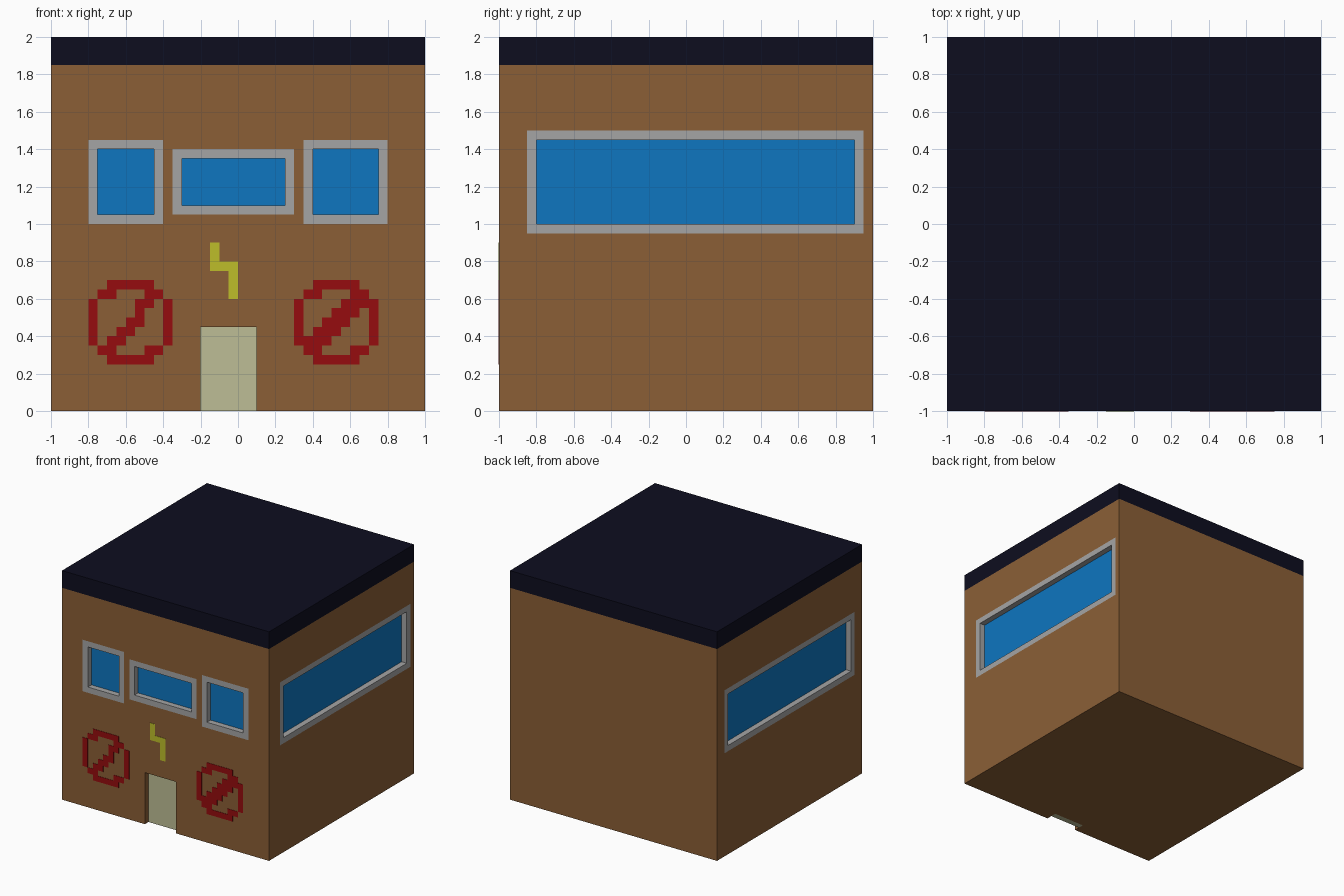
import bpy
import bmesh
from mathutils import Matrix, Vector

cube = bpy.data.objects.get("Cube")
if cube:
    bpy.data.objects.remove(cube, do_unlink=True)

U = 0.05  # block size shared by frames, recesses and painted signs


def material(name, rgb):
    lin = [(c / 255 / 12.92) if c < 11 else ((c / 255 + 0.055) / 1.055) ** 2.4 for c in rgb]
    m = bpy.data.materials.new(name)
    m.use_nodes = True
    m.diffuse_color = (*lin, 1)
    bsdf = m.node_tree.nodes["Principled BSDF"]
    bsdf.inputs["Base Color"].default_value = (*lin, 1)
    bsdf.inputs["Roughness"].default_value = 0.8
    return m


BROWN = material("brown wall", (139, 95, 54))
NAVY = material("dark navy roof", (13, 13, 31))
GREY = material("grey frame", (165, 165, 165))
BLUE = material("blue glass", (14, 118, 192))
RED = material("red paint", (150, 12, 14))
YELLOW = material("yellow paint", (190, 190, 42))
CREAM = material("cream door", (190, 190, 150))


def boxes(name, spans, mat, turn=0):
    """One object made of boxes ((x0, x1), (y0, y1), (z0, z1)), turned about z by quarter turns."""
    bm = bmesh.new()
    for span in spans:
        lo, hi = (Vector(p) for p in zip(*span))
        m = Matrix.Translation((lo + hi) / 2) @ Matrix.Diagonal((*(hi - lo), 1))
        bmesh.ops.create_cube(bm, size=1, matrix=m)
    c, s = ((1, 0), (0, 1), (-1, 0), (0, -1))[turn % 4]
    bm.transform(Matrix(((c, -s, 0, 0), (s, c, 0, 0), (0, 0, 1, 0), (0, 0, 0, 1))))
    me = bpy.data.meshes.new(name)
    bm.to_mesh(me)
    bm.free()
    if mat:
        me.materials.append(mat)
    ob = bpy.data.objects.new(name, me)
    bpy.context.collection.objects.link(ob)
    return ob


def cut(target, span, turn=0):
    """Cut a recess out of the target with a temporary box."""
    cutter = boxes("cutter", [span], None, turn)
    cutter.hide_render = True
    mod = target.modifiers.new("recess", 'BOOLEAN')
    mod.operation = 'DIFFERENCE'
    mod.solver = 'EXACT'
    mod.object = cutter
    bpy.context.view_layer.objects.active = target
    bpy.ops.object.modifier_apply(modifier=mod.name)
    bpy.data.objects.remove(cutter, do_unlink=True)


# Main block and roof slab
walls = boxes("walls", [((-1, 1), (-1, 1), (0, 1.85))], BROWN)
boxes("roof", [((-1, 1), (-1, 1), (1.85, 2))], NAVY)


def window(name, x0, x1, z0, z1, turn=0):
    """Flush frame with glass set one block deep, laid out on the front wall and then turned."""
    cut(walls, ((x0, x1), (-1.1, -1 + U + 0.01), (z0, z1)), turn)
    y = (-1, -1 + U)
    boxes(name + "_frame", [
        ((x0, x1), y, (z0, z0 + U)),
        ((x0, x1), y, (z1 - U, z1)),
        ((x0, x0 + U), y, (z0 + U, z1 - U)),
        ((x1 - U, x1), y, (z0 + U, z1 - U)),
    ], GREY, turn)
    boxes(name + "_glass", [((x0, x1), (-1 + U, -1 + U + 0.01), (z0, z1))], BLUE, turn)


# Windows on the front and both sides
window("front_right_window", -0.8, -0.4, 1.0, 1.45)
window("front_middle_window", -0.35, 0.3, 1.05, 1.4)
window("front_left_window", 0.35, 0.8, 1.0, 1.45)
window("left_side_window", -0.85, 0.95, 0.95, 1.5, 1)
window("right_side_window", -0.9, 0.9, 0.9, 1.45, 3)

# Recessed door
cut(walls, ((-0.2, 0.1), (-1.1, -0.9), (-0.1, 0.45)))
boxes("door", [((-0.2, 0.1), (-0.95, -0.9), (0, 0.45))], CREAM)


def painted(name, rows, x0, z1, mat):
    """Thin plates on the front wall, one per run of # in each row."""
    spans = []
    for r, row in enumerate(rows):
        c = 0
        while c < len(row):
            n = len(row[c:]) - len(row[c:].lstrip("#"))
            if n:
                spans.append(((x0 + c * U, x0 + (c + n) * U), (-1.003, -0.999),
                              (z1 - (r + 1) * U, z1 - r * U)))
            c += max(n, 1)
    boxes(name, spans, mat)


# Painted signs and zigzag
painted("right_round_sign", [
    "..#####..",
    ".##...##.",
    "#....##.#",
    "#....#..#",
    "#...##..#",
    "#..##...#",
    "#.##....#",
    ".##...##.",
    "..#####..",
], -0.8, 0.7, RED)
painted("left_round_sign", [
    "..#####..",
    ".##...##.",
    "#....####",
    "#...###.#",
    "#..###..#",
    "#.###...#",
    "####....#",
    ".##...##.",
    "..#####..",
], 0.3, 0.7, RED)
painted("zigzag", ["#..", "#..", "###", "..#", "..#", "..#"], -0.15, 0.9, YELLOW)
